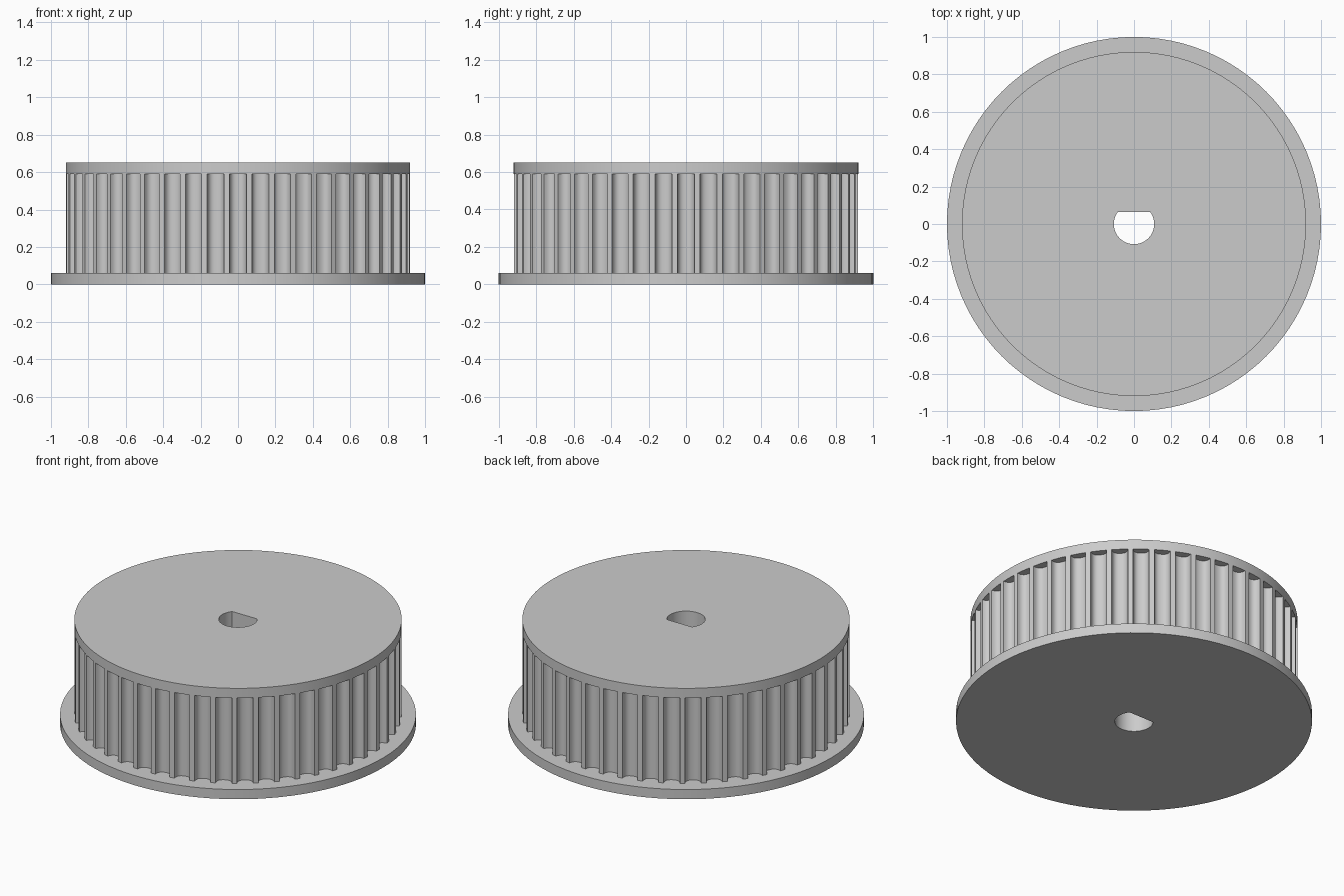
import bpy, bmesh
from math import sin, cos, pi, asin, copysign

cube = bpy.data.objects.get("Cube")
if cube:
    bpy.data.objects.remove(cube, do_unlink=True)

grey = bpy.data.materials.new("plain grey")
grey.use_nodes = True
colour = (0.6, 0.6, 0.6, 1)
grey.diffuse_color = colour
grey.node_tree.nodes["Principled BSDF"].inputs["Base Color"].default_value = colour

TEETH, TOOTH_R, DEPTH, GROOVE_HALF = 48, 0.92, 0.047, 0.0455
BORE_R, BORE_FLAT = 0.108, 0.065


def circle(radius, count):
    return [(radius * cos(2 * pi * i / count), radius * sin(2 * pi * i / count))
            for i in range(count)]


def bore():
    # round hole with one flat side towards +y
    start = pi - asin(BORE_FLAT / BORE_R)
    sweep = 3 * pi - 2 * start
    n = 36
    return [(BORE_R * cos(start + sweep * i / n), BORE_R * sin(start + sweep * i / n))
            for i in range(n + 1)]


def toothed_outline():
    # rounded belt grooves separated by narrow lands
    pts = []
    n = 14
    for t in range(TEETH):
        mid = 2 * pi * t / TEETH
        for i in range(n + 1):
            a = pi * i / n
            c = -cos(a)
            u = copysign(abs(c) ** 0.8, c) * GROOVE_HALF
            r = TOOTH_R - DEPTH * max(sin(a), 0) ** 0.8
            angle = mid + u / TOOTH_R
            pts.append((r * cos(angle), r * sin(angle)))
        angle = mid + pi / TEETH
        pts.append((TOOTH_R * cos(angle), TOOTH_R * sin(angle)))
    return pts


def bored_part(name, outline, z0, z1, caps=True):
    bm = bmesh.new()
    for loop in (outline, bore()):
        verts = [bm.verts.new((x, y, z0)) for x, y in loop]
        for a, b in zip(verts, verts[1:] + verts[:1]):
            bm.edges.new((a, b))
    bmesh.ops.triangle_fill(bm, edges=bm.edges[:], use_beauty=True)
    top = bmesh.ops.extrude_face_region(bm, geom=bm.faces[:])["geom"]
    bmesh.ops.translate(bm, vec=(0, 0, z1 - z0),
                        verts=[v for v in top if isinstance(v, bmesh.types.BMVert)])
    bmesh.ops.recalc_face_normals(bm, faces=bm.faces[:])
    if not caps:
        bm.normal_update()
        ends = [f for f in bm.faces if abs(f.normal.z) > 0.9]
        bmesh.ops.delete(bm, geom=ends, context="FACES")
    mesh = bpy.data.meshes.new(name)
    bm.to_mesh(mesh)
    bm.free()
    mesh.materials.append(grey)
    obj = bpy.data.objects.new(name, mesh)
    bpy.context.collection.objects.link(obj)
    bpy.ops.object.select_all(action="DESELECT")
    obj.select_set(True)
    bpy.context.view_layer.objects.active = obj
    bpy.ops.object.shade_smooth_by_angle(angle=pi / 6)


# wide lower flange, toothed drum, narrow upper flange
bored_part("lower_flange", circle(1.0, 96), 0, 0.06)
bored_part("toothed_drum", toothed_outline(), 0.06, 0.59, caps=False)
bored_part("upper_flange", circle(TOOTH_R, 96), 0.59, 0.65)
